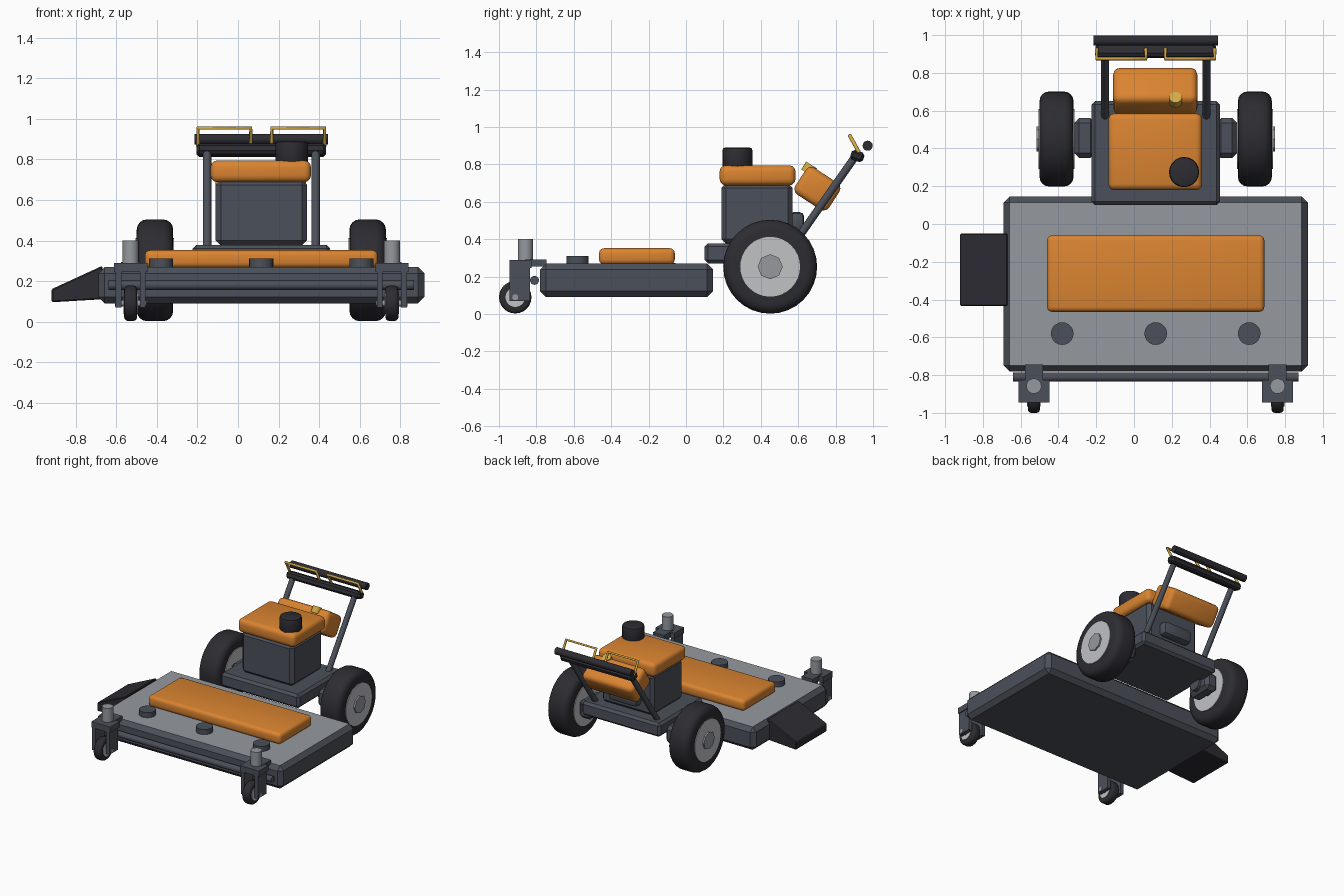
import bpy
import bmesh
from math import radians, pi
from mathutils import Vector, Matrix

if "Cube" in bpy.data.objects:
    bpy.data.objects.remove(bpy.data.objects["Cube"], do_unlink=True)


def material(name, rgb):
    m = bpy.data.materials.new(name)
    m.use_nodes = True
    m.diffuse_color = (*rgb, 1)
    m.node_tree.nodes["Principled BSDF"].inputs["Base Color"].default_value = (*rgb, 1)
    return m


FRAME = material("frame_grey", (0.07, 0.08, 0.1))
PLATE = material("steel_grey", (0.30, 0.32, 0.35))
BLACK = material("rubber_black", (0.025, 0.025, 0.032))
ORANGE = material("orange_paint", (0.70, 0.23, 0.03))
RIM = material("rim_silver", (0.53, 0.54, 0.56))
YELLOW = material("yellow_paint", (0.65, 0.40, 0.06))
MID = 0.115  # centre line of the machine


def finish(name, bm, mat, bevel=0, segments=1, smooth=30):
    """Turn a bmesh into a shaded object, rounding its sharp edges."""
    if bevel:
        sharp = [e for e in bm.edges if e.calc_face_angle(0) > 0.7]
        bmesh.ops.bevel(bm, geom=sharp, offset=bevel, segments=segments,
                        profile=0.5, affect='EDGES')
    bmesh.ops.recalc_face_normals(bm, faces=bm.faces[:])
    mesh = bpy.data.meshes.new(name)
    bm.to_mesh(mesh)
    bm.free()
    mesh.materials.append(mat)
    ob = bpy.data.objects.new(name, mesh)
    bpy.context.collection.objects.link(ob)
    if smooth:
        bpy.ops.object.select_all(action='DESELECT')
        ob.select_set(True)
        bpy.context.view_layer.objects.active = ob
        bpy.ops.object.shade_smooth_by_angle(angle=radians(smooth))
    return ob


def box(name, x, y, z, mat, bevel=0, segments=1, tilt=0):
    """Box from x, y and z ranges, tilted about the x axis."""
    spans = (x, y, z)
    centre = Vector([(a + b) / 2 for a, b in spans])
    size = [b - a for a, b in spans]
    bm = bmesh.new()
    bmesh.ops.create_cube(bm, size=1)
    bmesh.ops.scale(bm, vec=size, verts=bm.verts)
    ob = finish(name, bm, mat, bevel, segments, 35 if segments > 1 else 0)
    ob.matrix_world = Matrix.Translation(centre) @ Matrix.Rotation(radians(tilt), 4, 'X')
    return ob


def rod(name, start, end, radius, mat, sides=16, bevel=0, segments=1):
    """Cylinder between two points."""
    a, b = Vector(start), Vector(end)
    bm = bmesh.new()
    bmesh.ops.create_cone(bm, cap_ends=True, segments=sides, radius1=radius,
                          radius2=radius, depth=(b - a).length)
    ob = finish(name, bm, mat, bevel, segments, 35 if sides > 8 else 0)
    spin = (b - a).to_track_quat('Z', 'Y').to_matrix().to_4x4()
    ob.matrix_world = Matrix.Translation((a + b) / 2) @ spin
    return ob


def across(name, x0, x1, y, z, radius, mat, **options):
    return rod(name, (x0, y, z), (x1, y, z), radius, mat, **options)


# Cutting deck with a lighter top face
deck = box("cutting_deck", (-0.69, 0.92), (-0.78, 0.145), (0.09, 0.27), FRAME, 0.032)
deck.data.materials.append(PLATE)
for face in deck.data.polygons:
    if face.normal.z > 0.9:
        face.material_index = 1
box("deck_cover", (-0.46, 0.69), (-0.465, -0.06), (0.265, 0.352), ORANGE, 0.026, 3)
for side, x in (("right", -0.38), ("middle", MID), ("left", 0.61)):
    rod(side + "_spindle_cap", (x, -0.58, 0.265), (x, -0.58, 0.31), 0.06, FRAME, sides=20)
across("front_bar", -0.64, 0.87, -0.81, 0.18, 0.024, FRAME)

# Side discharge chute
bm = bmesh.new()
outline = [(-0.92, 0.095), (-0.92, 0.16), (-0.67, 0.275), (-0.67, 0.11)]
profile = bm.faces.new([bm.verts.new((x, -0.435, z)) for x, z in outline])
extruded = bmesh.ops.extrude_face_region(bm, geom=[profile])["geom"]
bmesh.ops.translate(bm, vec=(0, 0.385, 0),
                    verts=[v for v in extruded if isinstance(v, bmesh.types.BMVert)])
finish("discharge_chute", bm, BLACK, 0.006, 1, 0)

# Chassis and engine
box("chassis", (-0.225, 0.455), (0.1, 0.65), (0.27, 0.378), FRAME, 0.018)
box("engine_block", (-0.11, 0.34), (0.19, 0.57), (0.375, 0.7), FRAME, 0.025)
box("engine_cover", (-0.135, 0.36), (0.18, 0.585), (0.688, 0.795), ORANGE, 0.032, 3)
rod("air_filter", (0.265, 0.275, 0.77), (0.265, 0.275, 0.89), 0.08, BLACK,
    sides=20, bevel=0.014, segments=2)
box("muffler", (-0.01, 0.24), (0.55, 0.632), (0.44, 0.545), FRAME, 0.025, 2)

# Tilted fuel tank and its cap
box("fuel_tank", (-0.11, 0.335), (0.595, 0.81), (0.585, 0.755), ORANGE, 0.035, 3, tilt=-33)
rod("fuel_cap", (0.22, 0.645, 0.755), (0.22, 0.671, 0.797), 0.034, YELLOW, sides=14)

for side, s in (("right", -1), ("left", 1)):
    # Drive wheel and its axle housing
    def out(d):
        return MID + s * d
    box(side + "_axle_housing", sorted((out(0.32), out(0.43))), (0.35, 0.56),
        (0.19, 0.33), FRAME, 0.025)
    across(side + "_axle", out(0.3), out(0.5), 0.45, 0.255, 0.05, FRAME)
    across(side + "_tyre", out(0.435), out(0.615), 0.45, 0.253, 0.251, BLACK,
           sides=32, bevel=0.05, segments=4)
    across(side + "_rim", out(0.43), out(0.62), 0.45, 0.253, 0.16, RIM, sides=32)
    across(side + "_hub_cap", out(0.6), out(0.632), 0.45, 0.253, 0.067, PLATE, sides=8)

    # Front caster with its bracket, fork and spindle
    x = out(0.645)
    box(side + "_caster_arm", (x - 0.048, x + 0.048), (-0.86, -0.745), (0.255, 0.293), FRAME)
    box(side + "_caster_crown", (x - 0.082, x + 0.082), (-0.945, -0.825), (0.245, 0.29), FRAME)
    for inner, k in (("a", -1), ("b", 1)):
        edge = sorted((x + k * 0.046, x + k * 0.074))
        box(side + "_fork_plate_" + inner, edge, (-0.945, -0.835), (0.07, 0.25), FRAME)
    rod(side + "_caster_spindle", (x, -0.858, 0.28), (x, -0.858, 0.4), 0.04, PLATE, sides=20)
    across(side + "_caster_tyre", x - 0.032, x + 0.032, -0.913, 0.09, 0.087, BLACK,
           sides=24, bevel=0.018, segments=3)
    across(side + "_caster_rim", x - 0.036, x + 0.036, -0.913, 0.09, 0.052, RIM, sides=24)
    across(side + "_caster_axle", x - 0.078, x + 0.078, -0.913, 0.09, 0.016, PLATE, sides=12)

    # Handle upright
    x = out(0.268)
    rod(side + "_handle_upright", (x, 0.56, 0.35), (x, 0.91, 0.85), 0.021, FRAME)

    # Bent control lever
    x0, x1 = out(0.052), out(0.312)
    corners = [(x0, 0.925, 0.865), (x0, 0.875, 0.955), (x1, 0.875, 0.955), (x1, 0.925, 0.865)]
    curve = bpy.data.curves.new(side + "_control_lever", 'CURVE')
    curve.dimensions = '3D'
    curve.bevel_depth = 0.01
    curve.bevel_resolution = 2
    curve.use_fill_caps = True
    spline = curve.splines.new('POLY')
    spline.points.add(len(corners) - 1)
    for point, co in zip(spline.points, corners):
        point.co = (*co, 1)
    curve.materials.append(YELLOW)
    bpy.context.collection.objects.link(bpy.data.objects.new(side + "_control_lever", curve))

# Control panel and grip across the handle
box("control_panel", (-0.205, 0.435), (0.88, 0.952), (0.818, 0.872), BLACK, 0.014, 1, tilt=-20)
across("handle_grip", -0.215, 0.445, 0.971, 0.9, 0.027, BLACK)
